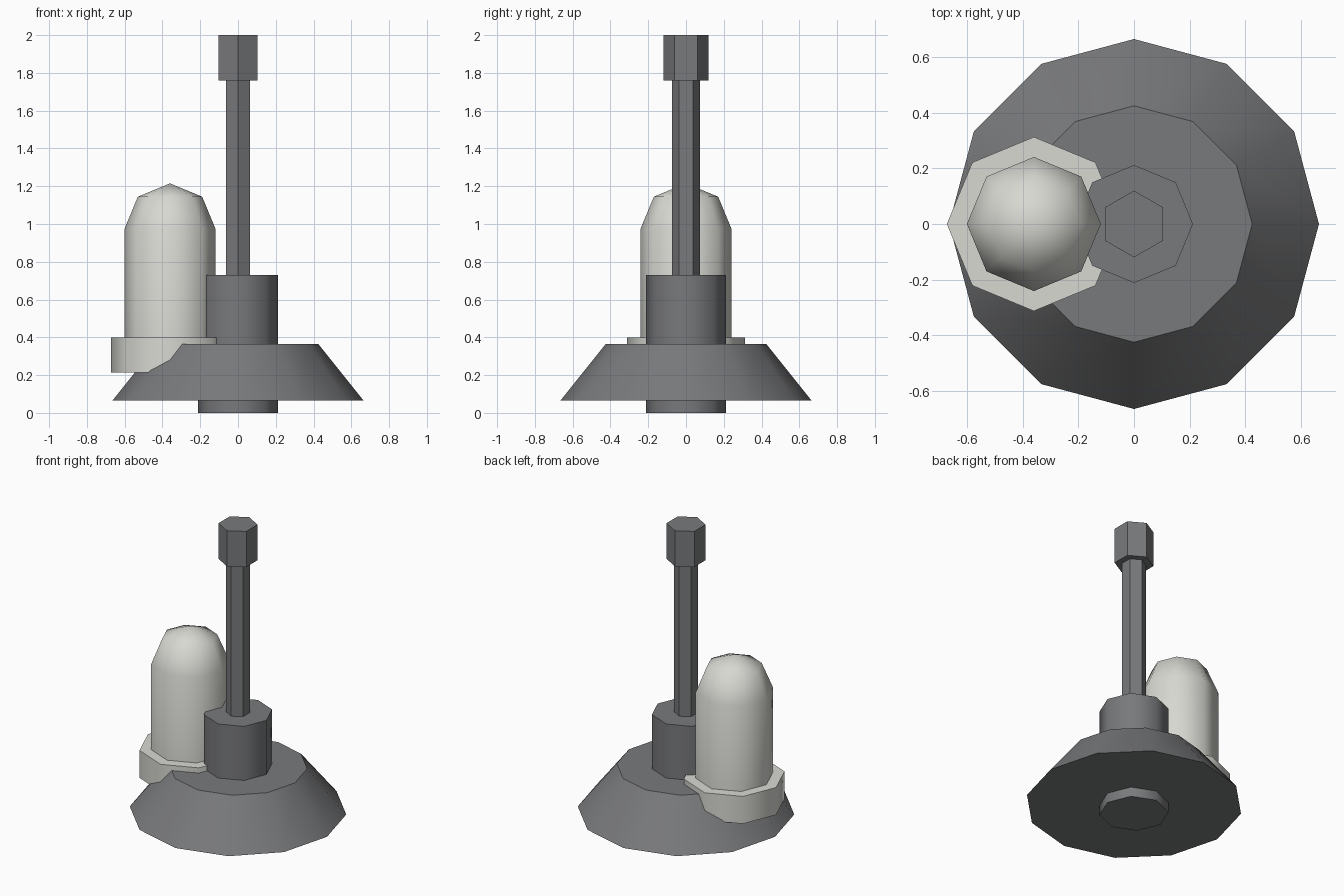
import bpy, bmesh, math

if "Cube" in bpy.data.objects:
    bpy.data.objects.remove(bpy.data.objects["Cube"])


def material(name, rgb):
    m = bpy.data.materials.new(name)
    m.diffuse_color = (*rgb, 1)
    m.use_nodes = True
    m.node_tree.nodes["Principled BSDF"].inputs["Base Color"].default_value = m.diffuse_color
    return m


GREY = material("dark grey", (0.19, 0.193, 0.2))
IVORY = material("pale ivory", (0.69, 0.69, 0.65))


def lathe(name, sides, profile, mat, x=0.0, start=90):
    """Closed solid of revolution from (radius, height) pairs, bottom to top."""
    bm = bmesh.new()
    rings = []
    for r, z in profile:
        if r == 0:
            rings.append([bm.verts.new((0, 0, z))])
            continue
        angles = [math.radians(start + 360 * i / sides) for i in range(sides)]
        rings.append([bm.verts.new((r * math.cos(a), r * math.sin(a), z)) for a in angles])
    for low, high in zip(rings, rings[1:]):
        for i in range(sides):
            j = (i + 1) % sides
            if len(high) == 1:
                bm.faces.new((low[i], low[j], high[0]))
            else:
                bm.faces.new((low[i], low[j], high[j], high[i]))
    for ring in (rings[0], rings[-1]):
        if len(ring) > 1:
            bm.faces.new(ring)
    bmesh.ops.recalc_face_normals(bm, faces=bm.faces)
    mesh = bpy.data.meshes.new(name)
    bm.to_mesh(mesh)
    bm.free()
    mesh.materials.append(mat)
    obj = bpy.data.objects.new(name, mesh)
    bpy.context.collection.objects.link(obj)
    obj.location.x = x
    bpy.ops.object.select_all(action='DESELECT')
    obj.select_set(True)
    bpy.context.view_layer.objects.active = obj
    bpy.ops.object.shade_smooth_by_angle(angle=math.radians(50))
    return obj


# Flared base and the hub running through it
lathe("flared_base", 12, [(0.665, 0.065), (0.425, 0.365)], GREY)
lathe("hub", 8, [(0.212, 0), (0.212, 0.73)], GREY)

# Hexagonal rod and its end cap
lathe("rod", 6, [(0.074, 0.70), (0.074, 1.78)], GREY)
lathe("rod_cap", 6, [(0.12, 1.76), (0.12, 2.0)], GREY)

# Domed canister in its collar, set off to one side
R, SHOULDER = 0.241, 0.974
dome = [(R * math.cos(math.radians(a)), SHOULDER + R * math.sin(math.radians(a))) for a in (0, 45)]
lathe("canister", 8, [(R, 0.3)] + dome + [(0, SHOULDER + R)], IVORY, x=-0.36)
lathe("canister_collar", 8, [(0.313, 0.215), (0.313, 0.4)], IVORY, x=-0.36)
